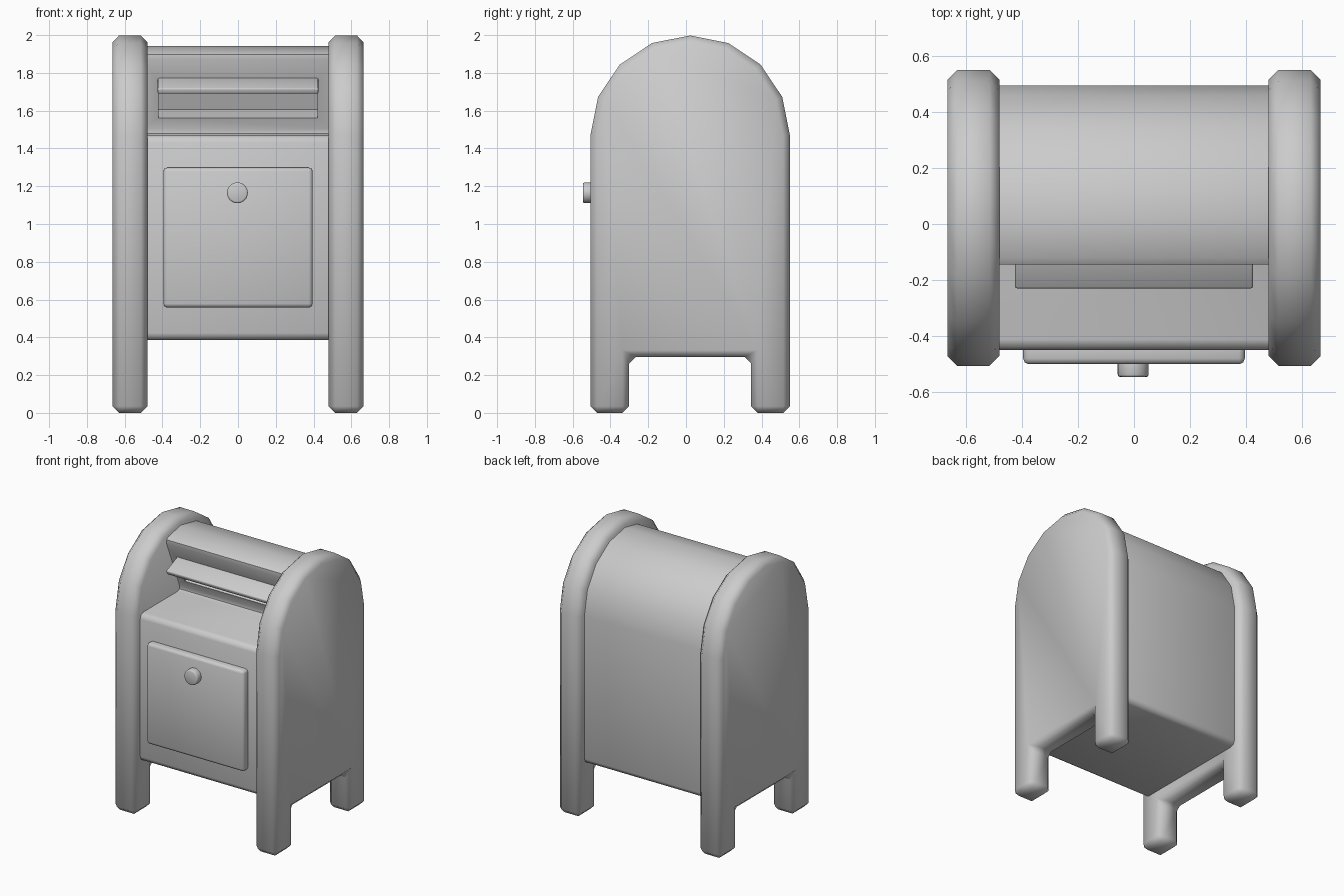
import bpy, bmesh
from math import sin, cos, pi, atan2, radians, hypot

if "Cube" in bpy.data.objects:
    bpy.data.objects.remove(bpy.data.objects["Cube"])

YC, ZC = 0.022, 1.47          # centre of the rounded top


def arc(r, k0, k1):
    """Points of a 16-sided arch over the top, from front (0) to back (8)."""
    return [(YC - r * cos(k * pi / 8), ZC + r * sin(k * pi / 8)) for k in range(k0, k1 + 1)]


def activate(ob):
    bpy.ops.object.select_all(action='DESELECT')
    ob.select_set(True)
    bpy.context.view_layer.objects.active = ob


def bevel(ob, width, segments=1):
    activate(ob)
    m = ob.modifiers.new("bevel", 'BEVEL')
    m.width, m.segments = width, segments
    m.limit_method, m.angle_limit = 'ANGLE', radians(35)
    bpy.ops.object.modifier_apply(modifier=m.name)


def smooth(ob, angle=60):
    activate(ob)
    bpy.ops.object.shade_smooth_by_angle(angle=radians(angle))


def extrude_x(name, profile, x0, x1):
    """Solid from a (y, z) profile between two x positions."""
    bm = bmesh.new()
    face = bm.faces.new([bm.verts.new((x0, y, z)) for y, z in profile])
    new = bmesh.ops.extrude_face_region(bm, geom=[face])['geom']
    bmesh.ops.translate(bm, vec=(x1 - x0, 0, 0),
                        verts=[g for g in new if isinstance(g, bmesh.types.BMVert)])
    bmesh.ops.recalc_face_normals(bm, faces=bm.faces[:])
    me = bpy.data.meshes.new(name)
    bm.to_mesh(me)
    bm.free()
    ob = bpy.data.objects.new(name, me)
    bpy.context.collection.objects.link(ob)
    return ob


def box(name, size, loc, tilt=0.0):
    bpy.ops.mesh.primitive_cube_add(size=1, location=loc, rotation=(tilt, 0, 0))
    ob = bpy.context.object
    ob.name = name
    ob.scale = size
    bpy.ops.object.transform_apply(location=False, rotation=False, scale=True)
    return ob


# Side panels with legs
R = 0.528
panel = (arc(R, 0, 8) + [(YC + R, 0), (YC + R - 0.205, 0), (YC + R - 0.205, 0.297),
         (YC - R + 0.205, 0.297), (YC - R + 0.205, 0), (YC - R, 0)])
for side, x0, x1 in (("left", -0.665, -0.48), ("right", 0.48, 0.665)):
    ob = extrude_x(side + "_side_panel", panel, x0, x1)
    bevel(ob, 0.035)
    smooth(ob)

# Body: barrel roof, leaning slot wall and flat shelf
r = 0.472
body = extrude_x("body", arc(r, 3, 8) + [(YC + r, 0.385), (YC - r, 0.385),
                 (YC - r, ZC), (YC, ZC)], -0.55, 0.55)
bevel(body, 0.038, 2)

# Slot cut square to the leaning wall
(ty, tz) = arc(r, 3, 3)[0]
wall_len = hypot(ty - YC, tz - ZC)
tilt = atan2(YC - ty, tz - ZC)


def on_wall(z, inward):
    t = (z - ZC) / (tz - ZC)
    return (0, YC + t * (ty - YC) + inward * cos(tilt), z + inward * sin(tilt))


cutter = box("slot_cutter", (0.84, 0.24, 0.2), on_wall(1.653, 0), tilt)
cutter.hide_render = True
activate(body)
m = body.modifiers.new("slot", 'BOOLEAN')
m.operation, m.object, m.solver = 'DIFFERENCE', cutter, 'EXACT'
bpy.ops.object.modifier_apply(modifier=m.name)
bpy.data.objects.remove(cutter)
smooth(body, 50)

# Flap above the slot
flap = box("slot_flap", (0.85, 0.2, 0.034), on_wall(1.756, -0.04), tilt)
bevel(flap, 0.008, 2)
smooth(flap)

# Front door: rounded corners, then a softened front edge
door = box("front_door", (0.79, 0.1, 0.74), (0, -0.45, 0.928))
bevel(door, 0.02, 2)
smooth(door)

# Round knob
bpy.ops.mesh.primitive_cylinder_add(vertices=32, radius=0.055, depth=0.075,
                                    location=(-0.003, -0.5085, 1.165), rotation=(pi / 2, 0, 0))
knob = bpy.context.object
knob.name = "door_knob"
bevel(knob, 0.009, 2)
smooth(knob)
